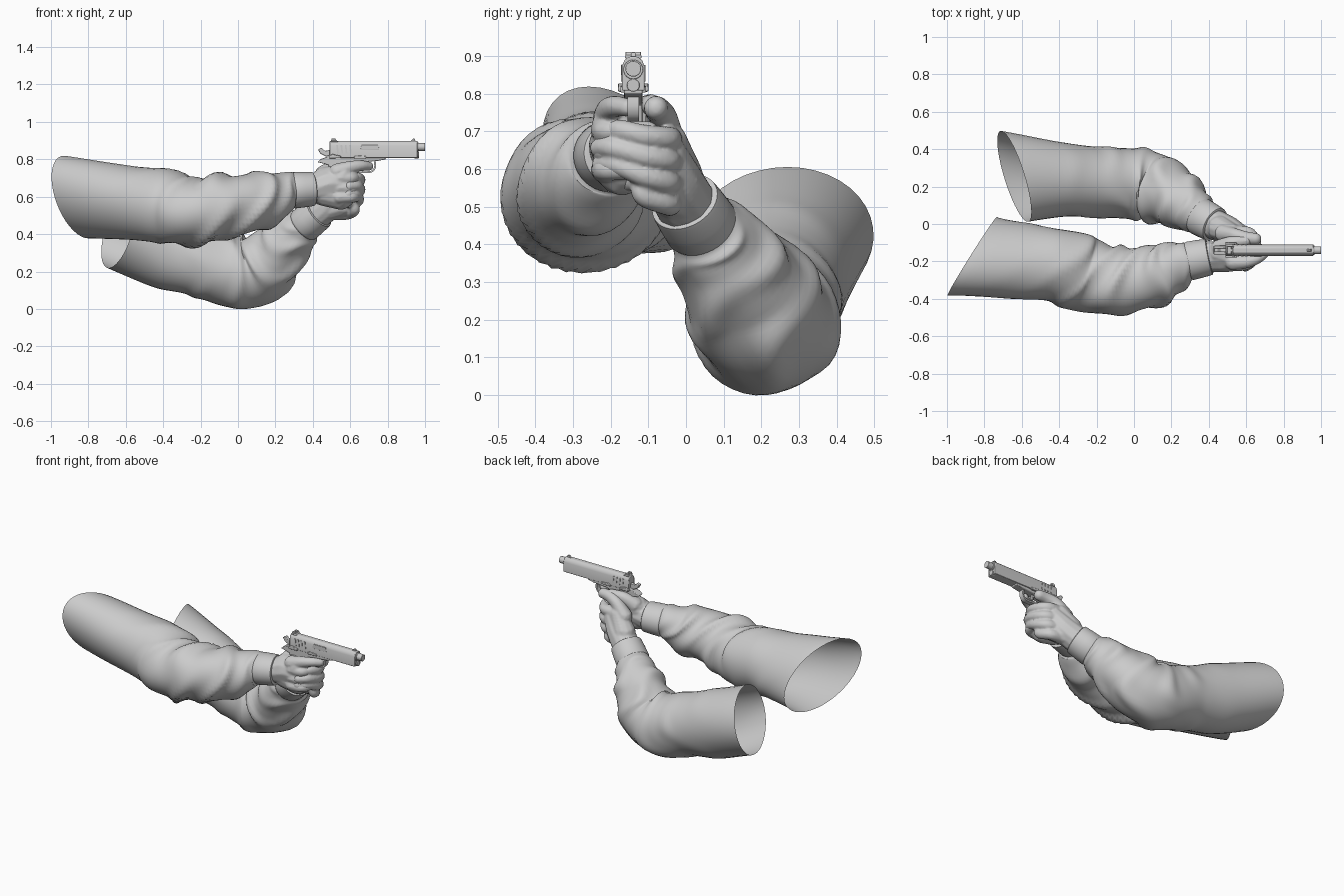
import bpy, bmesh, math
from mathutils import Vector, Matrix

if "Cube" in bpy.data.objects:
    bpy.data.objects.remove(bpy.data.objects["Cube"])

def finish(name, bm, angle=None, bevel=0):
    bmesh.ops.recalc_face_normals(bm, faces=bm.faces)
    me = bpy.data.meshes.new(name)
    bm.to_mesh(me)
    bm.free()
    ob = bpy.data.objects.new(name, me)
    bpy.context.collection.objects.link(ob)
    if bevel:
        m = ob.modifiers.new("bevel", 'BEVEL')
        m.width, m.segments, m.limit_method = bevel, 2, 'ANGLE'
    if angle:
        bpy.ops.object.select_all(action='DESELECT')
        ob.select_set(True)
        bpy.context.view_layer.objects.active = ob
        bpy.ops.object.shade_smooth_by_angle(angle=math.radians(angle))
    return ob

def spline(pts, steps):
    """Catmull-Rom through tuples of any length."""
    P = [pts[0]] + list(pts) + [pts[-1]]
    out = []
    for i in range(1, len(P) - 2):
        for k in range(steps):
            t = k / steps
            out.append([0.5 * (2*b + (c-a)*t + (2*a-5*b+4*c-d)*t*t + (3*b-a-3*c+d)*t**3)
                        for a, b, c, d in zip(P[i-1], P[i], P[i+1], P[i+2])])
    out.append(list(pts[-1]))
    return out

def tube(name, rings, seg=40, steps=1, axis=None, shear=(0, 0, 0), phase=0.0, twist=1, angle=60):
    """Loft of elliptical rings (x, y, z, side radius, up radius, fold depth)."""
    R = spline(rings, steps) if steps > 1 else rings
    bm = bmesh.new()
    loops = []
    for i, r in enumerate(R):
        c = Vector(r[:3])
        t = axis or (Vector(R[min(i+1, len(R)-1)][:3]) - Vector(R[max(i-1, 0)][:3]))
        t = t.normalized()
        u = Vector((0, 0, 1)).cross(t).normalized()
        v = t.cross(u)
        s = i / steps
        w = max(0, 1 - s / 1.8)
        loop = []
        for k in range(seg):
            a = 2 * math.pi * k / seg
            # diagonal folds that wind around the sleeve
            ph = 2.3 * s + twist * a + 0.9 * math.sin(2*a + 0.9*s + phase) + phase
            f = ((0.5 + 0.5 * math.cos(2*ph))**2 - 0.35) * (0.65 + 0.35 * math.sin(3*a + 2*s + phase))
            d = r[5] * f
            p = c + u * (r[3] + d) * math.cos(a) + v * (r[4] + d) * math.sin(a)
            p.y += w * shear[2] * (p.z - c.z)
            p.x += w * (shear[0] * (p.y - c.y) + shear[1] * (p.z - c.z))
            loop.append(bm.verts.new(p))
        loops.append(loop)
    for A, B in zip(loops, loops[1:]):
        for k in range(seg):
            bm.faces.new((A[k], A[(k+1) % seg], B[(k+1) % seg], B[k]))
    return finish(name, bm, angle)

def cuff(name, a, b, ru, rv):
    a, b = Vector(a), Vector(b)
    prof = [(.12, .8), (0, .9), (.03, .98), (.12, 1.02), (.5, 1), (.88, .97), (.97, .95), (1, .88), (.96, .6)]
    tube(name, [(*a.lerp(b, t), ru*k, rv*k, 0) for t, k in prof], axis=b - a, angle=50)

def hand(name, chains):
    """Chains of (x, y, z, radius) swept as balls, then fused into one skin."""
    bm = bmesh.new()
    for ch in chains:
        for x, y, z, r in spline(ch, 7):
            bmesh.ops.create_icosphere(bm, subdivisions=2, radius=r, matrix=Matrix.Translation((x, y, z)))
    ob = finish(name, bm)
    m = ob.modifiers.new("fuse", 'REMESH')
    m.mode, m.voxel_size, m.use_smooth_shade = 'VOXEL', 0.006, True
    m = ob.modifiers.new("soften", 'SMOOTH')
    m.factor, m.iterations = 0.5, 5

GY = -0.14   # centre plane of the pistol

def prism(name, pts, lo, hi, along='y', bevel=0.003):
    """Outline of (x, z) extruded in y, or of (y, z) extruded in x."""
    bm = bmesh.new()
    mk = (lambda p, d: (p[0], GY + d, p[1])) if along == 'y' else (lambda p, d: (d, GY + p[0], p[1]))
    A = [bm.verts.new(mk(p, lo)) for p in pts]
    B = [bm.verts.new(mk(p, hi)) for p in pts]
    bm.faces.new(A)
    bm.faces.new(B[::-1])
    n = len(pts)
    for i in range(n):
        bm.faces.new((A[i], A[(i+1) % n], B[(i+1) % n], B[i]))
    return finish(name, bm, 30, bevel)

def rod(name, c, r, length):
    bm = bmesh.new()
    bmesh.ops.create_cone(bm, cap_ends=True, segments=24, radius1=r, radius2=r, depth=length,
                          matrix=Matrix.Translation(c) @ Matrix.Rotation(math.pi/2, 4, 'Y'))
    return finish(name, bm, 30, 0.002)

# sleeves
tube("right_sleeve", [
    (-.865, -.172, .598, .192, .222, 0), (-.6, -.20, .57, .197, .20, .003), (-.4, -.225, .55, .195, .198, .012),
    (-.25, -.272, .522, .207, .182, .03), (-.1, -.304, .54, .178, .172, .036), (.05, -.29, .567, .17, .16, .034),
    (.18, -.245, .597, .145, .138, .028), (.26, -.208, .63, .114, .106, .014), (.31, -.195, .635, .088, .085, 0)],
    steps=9, shear=(.5, -.2, -.38), phase=0.6, twist=1)
tube("left_sleeve", [
    (-.64, .255, .412, .243, .208, 0), (-.4, .24, .318, .203, .21, .003), (-.2, .223, .255, .188, .19, .010),
    (-.03, .218, .20, .192, .194, .018), (.1, .198, .208, .185, .184, .028), (.2, .15, .292, .165, .166, .03),
    (.29, .09, .385, .132, .132, .022), (.34, .052, .437, .105, .104, .01), (.38, .025, .465, .08, .08, 0)],
    steps=9, shear=(-.37, -.1, .1), phase=2.2, twist=-1)
cuff("right_cuff", (.285, -.2, .633), (.405, -.175, .642), .102, .095)
cuff("left_cuff", (.345, .045, .442), (.435, -.005, .515), .1, .094)

# right hand gripping the pistol
rh = [[(.36, -.175, .64, .082), (.43, -.174, .65, .084), (.5, -.168, .67, .09), (.56, -.163, .66, .085)],
      [(.46, -.172, .62, .072), (.55, -.17, .6, .072)],
      [(.46, -.155, .69, .07), (.56, -.193, .712, .06)],
      [(.53, -.205, .735, .044), (.6, -.203, .757, .035), (.66, -.185, .766, .029), (.7, -.155, .763, .025)],
      [(.46, -.13, .72, .05), (.52, -.1, .762, .036), (.6, -.09, .77, .029)]]
for z in (.70, .648, .598):
    rh.append([(.54, -.217, z, .037), (.605, -.214, z, .031), (.63, -.17, z, .028), (.63, -.1, z, .028)])
hand("right_hand", rh)

# left hand wrapped around the right one
lh = [[(.38, .025, .47, .084), (.43, -.002, .51, .084), (.5, -.035, .57, .08), (.56, -.06, .64, .062)],
      [(.46, -.022, .58, .07), (.52, -.05, .67, .056)],
      [(.47, -.022, .53, .07), (.56, -.07, .55, .058)],
      [(.48, -.05, .67, .05), (.54, -.06, .735, .039), (.6, -.075, .757, .036), (.65, -.08, .762, .033)]]
for zk, zt, tip, dx in ((.68, .703, -.238, 0), (.622, .656, -.257, 0), (.565, .612, -.252, -.008), (.51, .565, -.19, -.03)):
    lh.append([(.54+dx, -.045, zk, .036), (.615+dx, -.05, zk, .034), (.652+dx, -.11, zk*.65+zt*.35, .0305),
               (.638+dx, tip+.065, zt, .029), (.595+dx, tip+.028, zt, .027)])
hand("left_hand", lh)

# pistol slide, frame and grip
prism("slide", [(-.03, .808), (.03, .808), (.03, .872), (.024, .888), (.012, .898), (-.012, .898),
                (-.024, .888), (-.03, .872)], .49, .96, 'x')
prism("frame", [(.425, .785), (.44, .8), (.48, .815), (.49, .825), (.79, .825), (.79, .8), (.75, .792), (.66, .785),
                (.6, .77), (.56, .6), (.45, .6), (.485, .77)], -.024, .024)
prism("grip_panels", [(.5, .765), (.59, .765), (.55, .61), (.465, .61)], -.034, .034)
rod("barrel", (.97, GY, .866), .021, .06)
rod("barrel_bushing", (.955, GY, .864), .026, .02)
rod("recoil_plug", (.955, GY, .822), .017, .024)
prism("rear_sight", [(.495, .893), (.535, .893), (.525, .903), (.5, .903)], -.022, .022)
for side, s in (("right", -1), ("left", 1)):
    lo, hi = sorted((s * .006, s * .02))
    prism(side + "_rear_sight_post", [(.498, .9), (.525, .9), (.52, .911), (.5, .911)], lo, hi, bevel=.001)
prism("front_sight", [(.92, .893), (.95, .893), (.945, .91), (.935, .91)], -.006, .006, bevel=.001)
prism("hammer", [(.495, .82), (.495, .85), (.465, .845), (.445, .862), (.428, .852), (.44, .83), (.47, .815)], -.011, .011)
prism("trigger", [(.645, .79), (.662, .79), (.66, .765), (.668, .745), (.655, .75), (.648, .77)], -.008, .008, bevel=.001)

# trigger guard: swept strip
path = spline([(.60, .76), (.625, .738), (.67, .731), (.715, .735), (.733, .76), (.73, .795)], 5)
outer, inner = [], []
for i, p in enumerate(path):
    a, b = path[max(i-1, 0)], path[min(i+1, len(path)-1)]
    d = Vector((b[0]-a[0], b[1]-a[1])).normalized() * .005
    outer.append((p[0] + d.y, p[1] - d.x))
    inner.append((p[0] - d.y, p[1] + d.x))
prism("trigger_guard", outer + inner[::-1], -.015, .015, bevel=0)

# small controls and slide ribs on both sides
for side, s in (("right", -1), ("left", 1)):
    lo, hi = sorted((s * .022, s * .04))
    prism(side + "_thumb_safety", [(.488, .805), (.55, .806), (.55, .818), (.505, .828), (.488, .82)], lo, hi)
    lo, hi = sorted((s * .028, s * .0325))
    for k in range(4):
        x = .53 + .023 * k
        prism(f"{side}_slide_rib_{k+1}", [(x, .832), (x+.009, .832), (x+.004, .876), (x-.005, .876)], lo, hi, bevel=0)
    lo, hi = sorted((s * .02, s * .034))
    prism(side + "_slide_stop", [(.62, .803), (.685, .803), (.685, .817), (.635, .821), (.62, .815)], lo, hi)
prism("ejection_port", [(.655, .85), (.755, .85), (.75, .878), (.66, .878)], -.0315, -.02, bevel=.001)
